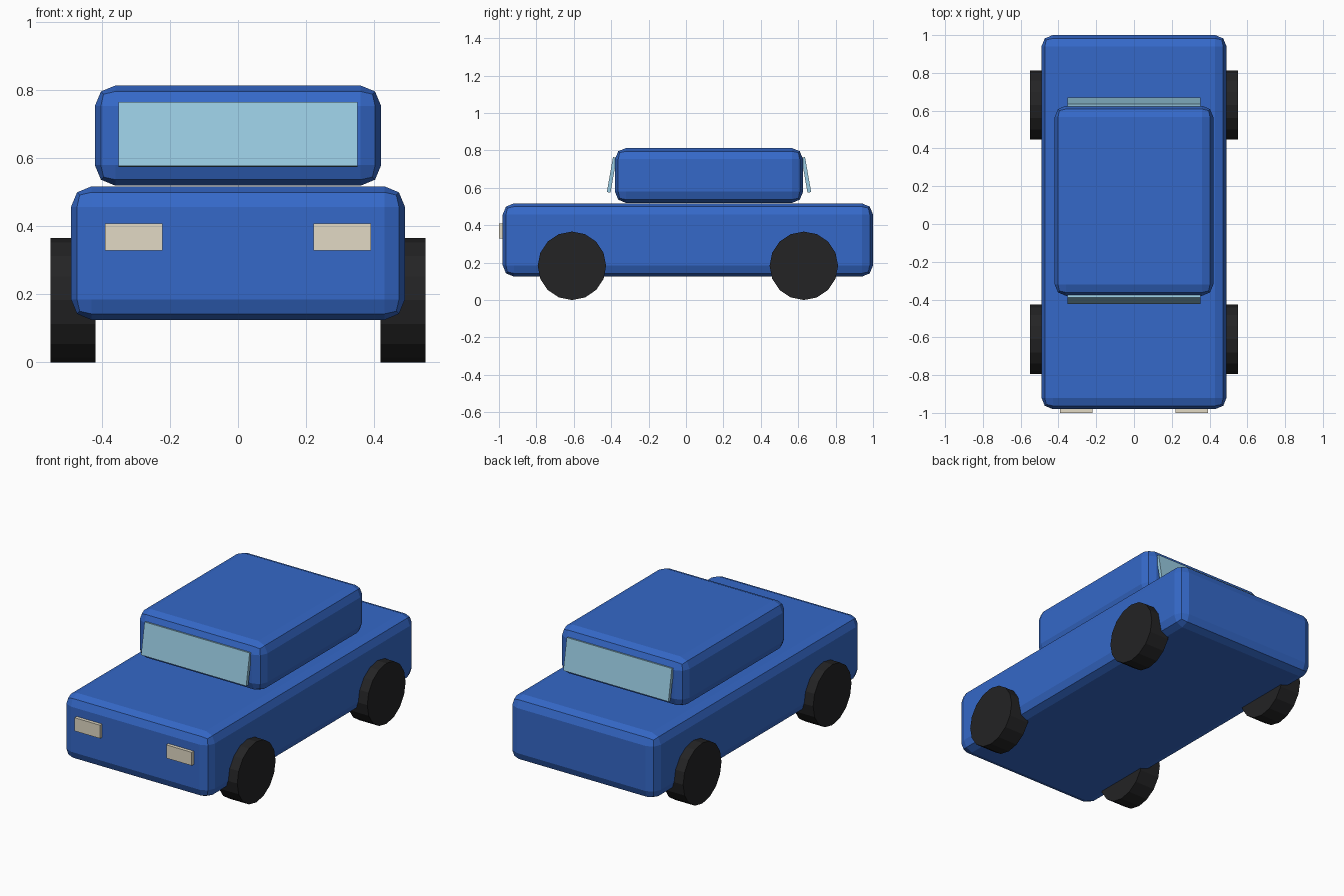
import bpy, bmesh
from math import radians
from mathutils import Matrix

if "Cube" in bpy.data.objects:
    bpy.data.objects.remove(bpy.data.objects["Cube"])


def material(name, color):
    m = bpy.data.materials.new(name)
    m.diffuse_color = (*color, 1)
    m.use_nodes = True
    m.node_tree.nodes["Principled BSDF"].inputs["Base Color"].default_value = m.diffuse_color
    return m


BLUE = material("blue paint", (0.035, 0.14, 0.58))
GLASS = material("pale glass", (0.32, 0.60, 0.76))
RUBBER = material("black rubber", (0.017, 0.017, 0.018))
LAMP = material("cream lamp", (0.76, 0.70, 0.56))


def finish(name, bm, loc, mat, tilt=0):
    me = bpy.data.meshes.new(name)
    bm.to_mesh(me)
    bm.free()
    me.materials.append(mat)
    ob = bpy.data.objects.new(name, me)
    ob.location = loc
    ob.rotation_euler.x = radians(tilt)
    bpy.context.collection.objects.link(ob)
    return ob


def box(name, loc, size, mat, bevel=0, tilt=0):
    bm = bmesh.new()
    bmesh.ops.create_cube(bm, size=1)
    bmesh.ops.scale(bm, vec=size, verts=bm.verts)
    ob = finish(name, bm, loc, mat, tilt)
    if bevel:
        mod = ob.modifiers.new("rounded edges", 'BEVEL')
        mod.width = bevel
        mod.segments = 2
    return ob


def wheel(name, loc):
    bm = bmesh.new()
    bmesh.ops.create_cone(bm, cap_ends=True, segments=16, radius1=0.183,
                          radius2=0.183, depth=0.132,
                          matrix=Matrix.Rotation(radians(90), 4, 'Y'))
    return finish(name, bm, loc, RUBBER)


# Body and cabin
box("body", (0, 0.01, 0.321), (0.98, 1.98, 0.392), BLUE, bevel=0.06)
box("cabin", (0, 0.123, 0.666), (0.84, 1.006, 0.294), BLUE, bevel=0.06)

# Tilted windows, leaning out at the bottom
box("windscreen", (0, -0.397, 0.669), (0.702, 0.02, 0.19), GLASS, tilt=-10)
box("rear_window", (0, 0.643, 0.669), (0.702, 0.02, 0.19), GLASS, tilt=10)

# Wheels and headlights on both sides
for side, s in (("left", -1), ("right", 1)):
    wheel("front_wheel_" + side, (s * 0.484, -0.61, 0.183))
    wheel("rear_wheel_" + side, (s * 0.484, 0.63, 0.183))
    box("headlight_" + side, (s * 0.306, -0.98, 0.368),
        (0.17, 0.04, 0.08), LAMP)
